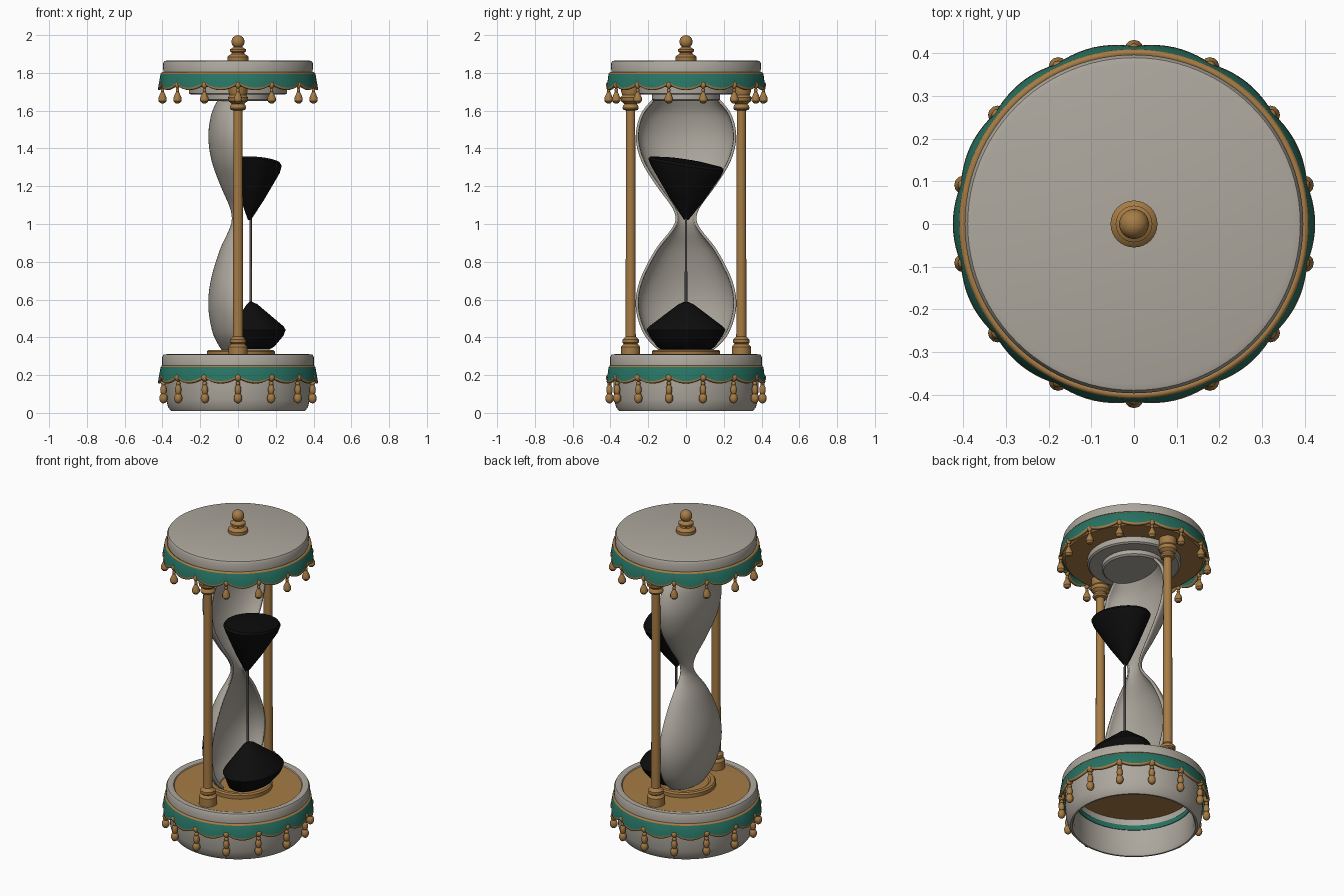
import bpy, bmesh
from math import sin, cos, pi, tau

cube = bpy.data.objects.get("Cube")
if cube:
    bpy.data.objects.remove(cube)


def material(name, rgb):
    m = bpy.data.materials.new(name)
    m.use_nodes = True
    m.diffuse_color = (*rgb, 1)
    m.node_tree.nodes["Principled BSDF"].inputs["Base Color"].default_value = (*rgb, 1)
    return m


IVORY = material("ivory", (0.42, 0.39, 0.34))
GOLD = material("aged gold", (0.38, 0.2, 0.06))
TEAL = material("teal", (0.02, 0.17, 0.125))
BLACK = material("black sand", (0.004, 0.004, 0.004))
GREY = material("falling sand grey", (0.09, 0.085, 0.08))


def finish(bm, name, mats, angle=0.6):
    bmesh.ops.remove_doubles(bm, verts=bm.verts, dist=0.0002)
    bmesh.ops.recalc_face_normals(bm, faces=bm.faces)
    mesh = bpy.data.meshes.new(name)
    bm.to_mesh(mesh)
    bm.free()
    for m in mats:
        mesh.materials.append(m)
    ob = bpy.data.objects.new(name, mesh)
    bpy.context.collection.objects.link(ob)
    bpy.ops.object.select_all(action="DESELECT")
    ob.select_set(True)
    bpy.context.view_layer.objects.active = ob
    bpy.ops.object.shade_smooth_by_angle(angle=angle)
    return ob


def lathe(name, profile, mat, at=(0, 0), scale=(1, 1), segs=64, start=0, arc=tau, tilt=(0, 0)):
    """Turn (radius, z, optional x shift) points around a vertical axis."""
    bm = bmesh.new()
    rings = []
    for r, z, *dx in profile:
        ring = []
        for i in range(segs + 1):
            a = start + arc * i / segs
            x = r * cos(a) * scale[0]
            y = r * sin(a) * scale[1]
            ring.append(bm.verts.new((at[0] + x + sum(dx), at[1] + y, z + tilt[0] * x + tilt[1] * y)))
        rings.append(ring)
    for lo, hi in zip(rings, rings[1:]):
        for i in range(segs):
            bm.faces.new((lo[i], lo[i + 1], hi[i + 1], hi[i]))
    return finish(bm, name, [mat])


def smooth_curve(pts, steps=6):
    """Catmull-Rom interpolation of a short profile."""
    p = [pts[0], *pts, pts[-1]]
    out = []
    for a, b, c, d in zip(p, p[1:], p[2:], p[3:]):
        for k in range(steps):
            t = k / steps
            out.append(tuple(0.5 * (2 * v + (w - u) * t + (2 * u - 5 * v + 4 * w - x) * t * t
                                    + (3 * v - u - 3 * w + x) * t ** 3)
                             for u, v, w, x in zip(a, b, c, d)))
    return out + [pts[-1]]


def bead(r, z, h, n=8):
    return [(r * sin(pi * i / n), z - h * cos(pi * i / n)) for i in range(n + 1)]


COUNT = 14


def scalloped_band(name, top, r):
    """Hanging scallops with a gold hem along both edges."""
    bm = bmesh.new()
    per = 10
    n = COUNT * per
    rings = []
    for i in range(n + 1):
        a = pi / 2 + tau * i / n
        bottom = top - 0.06 - 0.034 * sin(pi * (i % per) / per) ** 0.7
        bulge = 0.008 * sin(pi * (i % per) / per)
        col = []
        for z, dr in ((top, -0.008), (top - 0.01, 0), (bottom + 0.01, 0.005 + bulge),
                      (bottom, 0.007 + bulge)):
            col.append(bm.verts.new(((r + dr) * cos(a), (r + dr) * sin(a), z)))
        rings.append(col)
    for p, q in zip(rings, rings[1:]):
        for k in range(3):
            f = bm.faces.new((p[k], q[k], q[k + 1], p[k + 1]))
            f.material_index = 1 if k == 1 else 0
    ob = finish(bm, name, [GOLD, TEAL])
    mod = ob.modifiers.new("thickness", "SOLIDIFY")
    mod.thickness = 0.014


def tassels(name, profile, r):
    first = lathe(name, profile, GOLD, segs=12)
    for i in range(COUNT):
        a = pi / 2 + tau * i / COUNT
        ob = first if i == 0 else first.copy()
        ob.name = f"{name}_{i + 1}"
        ob.location = (r * cos(a), r * sin(a), 0)
        if i:
            bpy.context.collection.objects.link(ob)


# Hollow base drum, rim and gold floor
lathe("base_drum", [(0.335, 0.24), (0.335, 0.03), (0.345, 0.01), (0.355, 0.01), (0.37, 0.03),
                    (0.38, 0.07), (0.385, 0.14), (0.385, 0.24)], IVORY, segs=96)
lathe("base_rim", [(0.335, 0.24), (0.395, 0.24), (0.402, 0.25), (0.402, 0.295), (0.395, 0.308),
                   (0.375, 0.311), (0.36, 0.306), (0.355, 0.298)], IVORY, segs=96)
lathe("base_floor", [(0, 0.24), (0.34, 0.24), (0.36, 0.3), (0, 0.306)], GOLD, segs=96)
lathe("glass_seat", [(0.18, 0.3), (0.18, 0.325), (0.172, 0.333), (0.15, 0.333), (0.14, 0.325),
                     (0, 0.325)], GOLD, at=(0.015, 0))
lathe("drum_inner_band", [(0.334, 0.17), (0.33, 0.17), (0.33, 0.2), (0.334, 0.2)], TEAL)

# Lid with stepped underside
lathe("lid", [(0, 1.79), (0.385, 1.79), (0.395, 1.8), (0.397, 1.85), (0.39, 1.862),
              (0.375, 1.866), (0, 1.866)], IVORY, segs=96)
lathe("lid_underside", [(0, 1.725), (0.385, 1.725), (0.4, 1.74), (0.4, 1.795), (0.38, 1.8)],
      GOLD, segs=96)
lathe("lid_collar", [(0, 1.685), (0.25, 1.685), (0.26, 1.692), (0.26, 1.725)], IVORY)
lathe("glass_collar", [(0, 1.652), (0.17, 1.652), (0.18, 1.66), (0.18, 1.69)], IVORY)

# Scallops and tassels
scalloped_band("lid_scallops", 1.805, 0.41)
scalloped_band("base_scallops", 0.252, 0.41)
tassels("lid_tassel", bead(0.014, 1.735, 0.018) + bead(0.009, 1.708, 0.014)
        + [(0.008, 1.7), (0.012, 1.69), (0.022, 1.668), (0.022, 1.652), (0.012, 1.64), (0, 1.637)][::-1], 0.41)
tassels("base_tassel", bead(0.022, 0.078, 0.028) + bead(0.017, 0.122, 0.03)
        + bead(0.012, 0.155, 0.012) + bead(0.019, 0.186, 0.02), 0.405)

# Finial
lathe("finial", [(0.055, 1.86), (0.055, 1.885), (0.045, 1.895), (0.034, 1.9), (0.033, 1.908),
                 (0.043, 1.914), (0.043, 1.924), (0.03, 1.932), (0.018, 1.938)]
      + bead(0.035, 1.965, 0.035), GOLD, segs=32)

# Two turned columns
foot = [(0.05, 0.3), (0.05, 0.35), (0.042, 0.36), (0.036, 0.365), (0.043, 0.372),
        (0.043, 0.388), (0.034, 0.396), (0.027, 0.405)]
cap = [(0.024, 1.6), (0.038, 1.605), (0.043, 1.615), (0.038, 1.63), (0.032, 1.635),
       (0.05, 1.65), (0.054, 1.67), (0.044, 1.682), (0.05, 1.7), (0.05, 1.73)]
for side, y in (("front", -0.293), ("back", 0.293)):
    lathe(f"{side}_column", foot + cap, GOLD, at=(0, y), segs=24)

# Open half shell of the glass, flattened front to back
bulb = [(0.145, 0.33), (0.225, 0.42), (0.266, 0.56), (0.245, 0.7), (0.165, 0.86), (0.08, 0.97),
        (0.056, 1.025), (0.075, 1.09), (0.155, 1.2), (0.235, 1.33), (0.266, 1.46), (0.24, 1.58),
        (0.175, 1.665)]
shell = lathe("glass_half_shell", smooth_curve(bulb), IVORY, scale=(0.59, 1), segs=40,
              start=pi / 2, arc=pi)
wall = shell.modifiers.new("thickness", "SOLIDIFY")
wall.thickness = 0.014
wall.offset = -1

# Sand
lathe("upper_sand", [(0, 1.02, -0.035), (0.012, 1.022, -0.035), (0.09, 1.13, -0.02),
                     (0.185, 1.28), (0.2, 1.315), (0.19, 1.328), (0.1, 1.338), (0, 1.342)],
      BLACK, at=(0.095, 0), scale=(0.68, 1), tilt=(-0.07, -0.15))
lathe("lower_sand", [(0, 0.335, -0.03), (0.13, 0.335, -0.03), (0.155, 0.352, -0.02), (0.195, 0.41),
                     (0.21, 0.44), (0.195, 0.458), (0.04, 0.575, -0.03), (0, 0.592, -0.04)],
      BLACK, at=(0.105, 0), scale=(0.7, 1))
lathe("sand_stream", [(0, 0.57), (0.007, 0.57), (0.006, 1.04), (0, 1.04)], GREY,
      at=(0.067, 0), segs=12)
